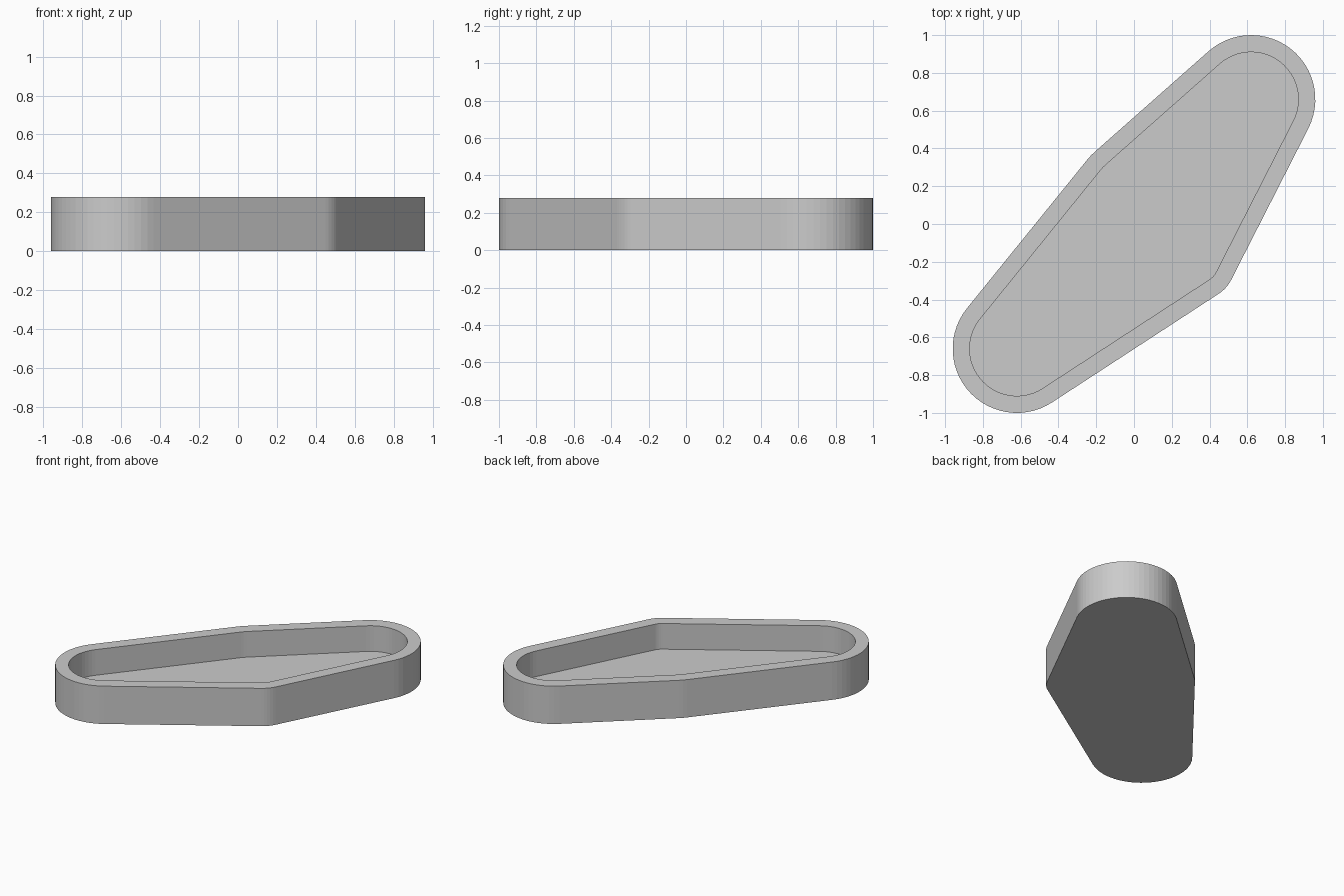
import bpy
import bmesh
import math
from mathutils import Vector

cube = bpy.data.objects.get("Cube")
if cube:
    bpy.data.objects.remove(cube, do_unlink=True)

HEIGHT, FLOOR, WALL = 0.28, 0.09, 0.09
STEP = math.radians(6)

# Rounded corners of the outline, counter-clockwise: centre and radius
CORNERS = [
    (Vector((-0.62, -0.66)), 0.34),
    (Vector((0.345, -0.21)), 0.19),
    (Vector((0.62, 0.66)), 0.34),
    (Vector((0.01, 0.134)), 0.33),
]


def tangent_angle(a, b):
    """Direction of the outward normal of the line touching both corners."""
    d = b[0] - a[0]
    return math.atan2(d.y, d.x) - math.acos((a[1] - b[1]) / d.length)


def outline(inset):
    """Points of the rounded outline, moved inward by inset."""
    n = len(CORNERS)
    normals = [tangent_angle(CORNERS[i], CORNERS[(i + 1) % n]) for i in range(n)]
    points = []
    for i, (centre, radius) in enumerate(CORNERS):
        start = normals[i - 1]
        sweep = (normals[i] - start) % math.tau
        count = max(2, round(sweep / STEP))
        for k in range(count + 1):
            a = start + sweep * k / count
            points.append(centre + (radius - inset) * Vector((math.cos(a), math.sin(a))))
    return points


# Tray: outer wall, rim, inner wall and floor as joined rings
bm = bmesh.new()
rings = []
for inset, z in ((0, 0), (0, HEIGHT), (WALL, HEIGHT), (WALL, FLOOR)):
    rings.append([bm.verts.new((p.x, p.y, z)) for p in outline(inset)])
for low, high in zip(rings, rings[1:]):
    for i in range(len(low)):
        j = (i + 1) % len(low)
        bm.faces.new((low[i], low[j], high[j], high[i]))
bm.faces.new(list(reversed(rings[0])))
bm.faces.new(rings[-1])
bmesh.ops.recalc_face_normals(bm, faces=bm.faces)

mesh = bpy.data.meshes.new("tray")
bm.to_mesh(mesh)
bm.free()
tray = bpy.data.objects.new("tray", mesh)
bpy.context.collection.objects.link(tray)

# Plain grey
grey = bpy.data.materials.new("light grey")
grey.use_nodes = True
colour = (0.6, 0.6, 0.6, 1)
grey.diffuse_color = colour
grey.node_tree.nodes["Principled BSDF"].inputs["Base Color"].default_value = colour
mesh.materials.append(grey)
